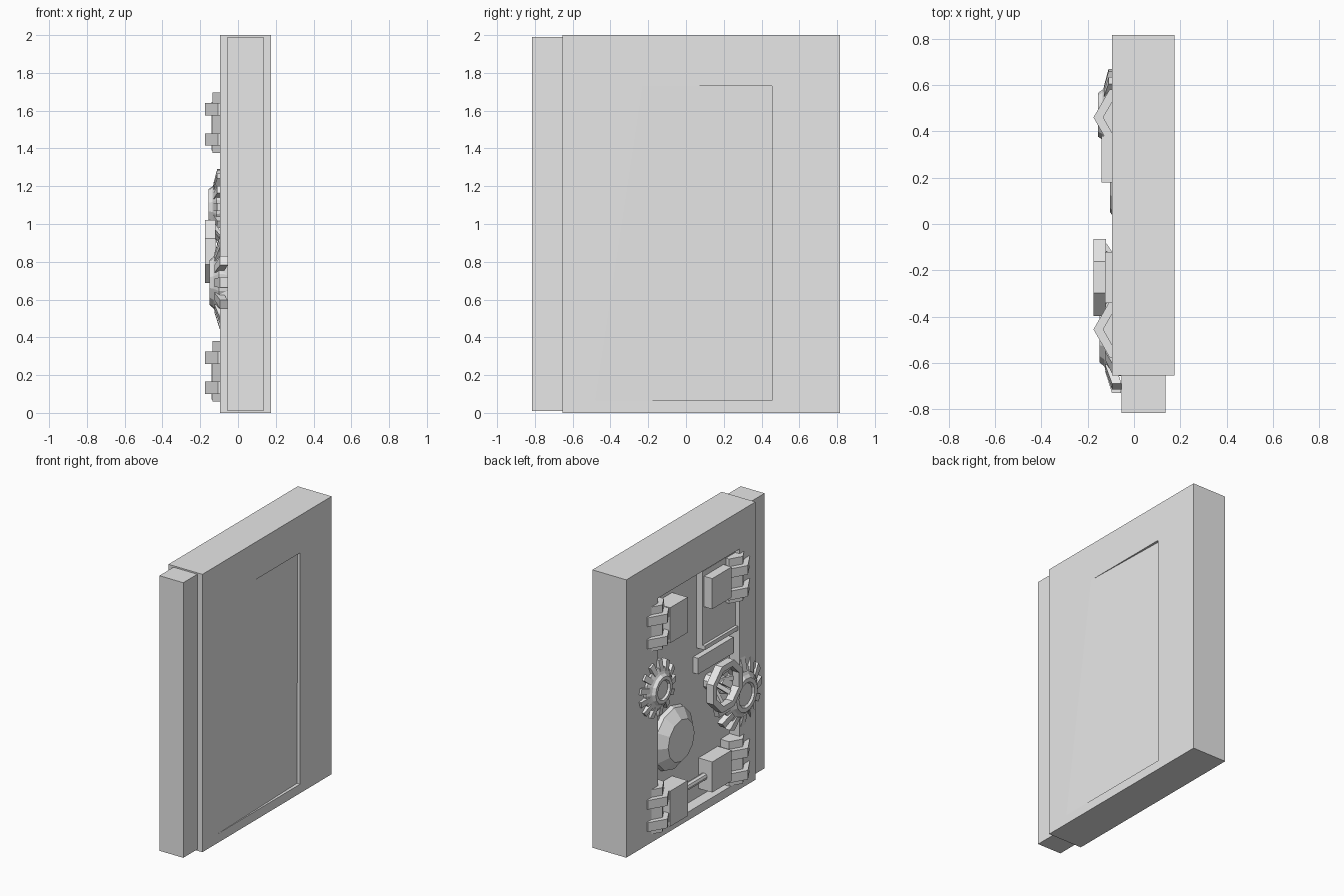
import bpy, bmesh, math
from mathutils import Matrix, Vector

if "Cube" in bpy.data.objects:
    bpy.data.objects.remove(bpy.data.objects["Cube"])

grey = bpy.data.materials.new("light_grey")
grey.diffuse_color = (0.8, 0.8, 0.8, 1)
grey.use_nodes = True
grey.node_tree.nodes["Principled BSDF"].inputs["Base Color"].default_value = grey.diffuse_color
FACE = -0.095      # outer plane of the detailed side
FLOOR = FACE + 0.08  # bottom of its recess


def finish(name, bm):
    bmesh.ops.recalc_face_normals(bm, faces=bm.faces)
    me = bpy.data.meshes.new(name)
    bm.to_mesh(me)
    bm.free()
    me.materials.append(grey)
    ob = bpy.data.objects.new(name, me)
    bpy.context.collection.objects.link(ob)
    return ob


def add_box(bm, x0, x1, y0, y1, z0, z1):
    m = Matrix.Translation(((x0 + x1) / 2, (y0 + y1) / 2, (z0 + z1) / 2))
    bmesh.ops.create_cube(bm, size=1, matrix=m @ Matrix.Diagonal((x1 - x0, y1 - y0, z1 - z0, 1)))


def box(name, *dims):
    bm = bmesh.new()
    add_box(bm, *dims)
    return finish(name, bm)


def prism(bm, x, y, z0, z1, r, sides):
    """Upright prism with one corner pointing to -x."""
    m = Matrix.Translation((x, y, (z0 + z1) / 2)) @ Matrix.Rotation(math.pi, 4, 'Z')
    rot = Matrix.Rotation(math.pi / 2, 4, 'Z')
    bmesh.ops.create_cone(bm, cap_ends=True, segments=sides, radius1=r, radius2=r,
                          depth=z1 - z0, matrix=m @ rot)


def lathe(bm, y, z, profile, sides, closed=False, turn=0):
    """Revolve (radius, outward offset) points about an axis along x."""
    rings = []
    for r, d in profile:
        rings.append([bm.verts.new((FACE - d,
                                    y + r * math.cos(math.tau * (i + turn) / sides),
                                    z + r * math.sin(math.tau * (i + turn) / sides)))
                      for i in range(sides)])
    pairs = list(zip(rings, rings[1:]))
    if closed:
        pairs.append((rings[-1], rings[0]))
    for a, b in pairs:
        for i in range(sides):
            j = (i + 1) % sides
            bm.faces.new((a[i], a[j], b[j], b[i]))
    if not closed:
        bm.faces.new(rings[0])
        bm.faces.new(rings[-1])


# main slab with a deep recess on one side and a slanted shallow one on the other
slab = box("main_slab", FACE, 0.175, -0.655, 0.815, 0, 2)
deep = box("recess_cutter", -0.3, FLOOR, -0.475, 0.455, 0.06, 1.73)

bm = bmesh.new()
for y in (-0.48, 0.455):
    for z in (0.065, 1.73):
        depth = 0.0246 - 0.0263 * (0.455 - y) / 1.0 - 0.0066 * (z - 0.065) / 1.665
        bm.verts.new((0.175 - depth, y, z))
        bm.verts.new((0.3, y, z))
bmesh.ops.convex_hull(bm, input=bm.verts[:])
shallow = finish("panel_cutter", bm)

for cutter in (deep, shallow):
    mod = slab.modifiers.new("cut", 'BOOLEAN')
    mod.operation = 'DIFFERENCE'
    mod.solver = 'EXACT'
    mod.object = cutter
    cutter.hide_render = True
    cutter.hide_viewport = True
    cutter.display_type = 'WIRE'

# thinner strip along the front edge
box("edge_strip", -0.055, 0.135, -0.815, -0.655, 0.01, 1.99)

# four hinges: hexagonal post with two wider bands
for side, y in (("left", 0.46), ("right", -0.455)):
    for level, z in (("lower", 0.06), ("upper", 1.375)):
        bm = bmesh.new()
        cx = FACE + 0.06
        prism(bm, cx, y, z, z + 0.32, 0.1, 6)
        for a in (0.04, 0.2):
            prism(bm, cx, y, z + a, z + a + 0.065, 0.14, 6)
        finish(f"{level}_{side}_hinge", bm)

# blocks beside the hinges
for level, dz in (("lower", 0), ("upper", 1.32)):
    box(f"{level}_left_block", FACE - 0.045, FLOOR + 0.01, 0.18, 0.38, 0.07 + dz, 0.325 + dz)
    box(f"{level}_right_block", FACE - 0.03, FLOOR + 0.01, -0.34, -0.12, 0.12 + dz, 0.34 + dz)

# raised plate with bottom lip, and bar below it
box("raised_plate", FACE + 0.035, FLOOR + 0.01, -0.48, -0.1, 1.17, 1.70)
box("plate_lip", FACE + 0.015, FLOOR + 0.01, -0.48, -0.1, 1.14, 1.17)
box("cross_bar", FACE + 0.04, FLOOR + 0.01, -0.46, -0.06, 0.975, 1.09)

# rod joining the lower blocks
bm = bmesh.new()
bmesh.ops.create_cone(bm, cap_ends=True, segments=8, radius1=0.025, radius2=0.025, depth=0.34,
                      matrix=Matrix.Translation((FACE + 0.035, 0.04, 0.22))
                      @ Matrix.Rotation(math.pi / 2, 4, 'X'))
finish("connecting_rod", bm)

# faceted dome
bm = bmesh.new()
lathe(bm, 0.2, 0.61, [(0.23, -0.09), (0.22, -0.05), (0.15, 0.008)], 12)
finish("dome", bm)


def gear(name, y, z, r, top, rim, teeth):
    """Bevelled gear: sloping body, dished hub and tapered teeth."""
    bm = bmesh.new()
    lathe(bm, y, z, [(r * 0.72, rim - 0.045), (r * 0.76, rim), (r * 0.55, top - 0.02),
                     (r * 0.48, top), (r * 0.36, top), (r * 0.32, top - 0.015)], 13)
    for i in range(teeth):
        m = Matrix.Translation((FACE, y, z)) @ Matrix.Rotation(math.tau * (i + 0.5) / teeth, 4, 'X')
        pts = []
        w = r * 0.11
        for rad, hi, lo, k in ((r * 0.62, top - 0.025, rim - 0.02, 0.8),
                               (r, rim - 0.005, rim - 0.045, 1)):
            for s in (-1, 1):
                for d in (hi, lo):
                    pts.append(bm.verts.new(m @ Vector((-d, rad, s * w * k))))
        bmesh.ops.convex_hull(bm, input=pts)
    return finish(name, bm)


gear("left_gear", 0.47, 1.09, 0.2, 0.06, 0.02, 13)
gear("right_gear", -0.48, 0.69, 0.25, 0.055, 0.005, 13)

# octagonal ring with spokes running back to a small hub
bm = bmesh.new()
ry, rz = -0.23, 0.855
lathe(bm, ry, rz, [(0.18, 0.025), (0.18, 0.08), (0.135, 0.08), (0.135, 0.025)], 8, True, 0.5)
lathe(bm, ry, rz, [(0.06, -0.09), (0.05, -0.03)], 8, False, 0.5)
for i in range(8):
    m = Matrix.Translation((FACE, ry, rz)) @ Matrix.Rotation(math.tau * i / 8, 4, 'X')
    pts = []
    for rad, d in ((0.03, -0.04), (0.145, 0.035)):
        for s in (-0.015, 0.015):
            for e in (-0.012, 0.012):
                pts.append(bm.verts.new(m @ Vector((-d - e, rad, s))))
    bmesh.ops.convex_hull(bm, input=pts)
finish("spoked_ring", bm)
